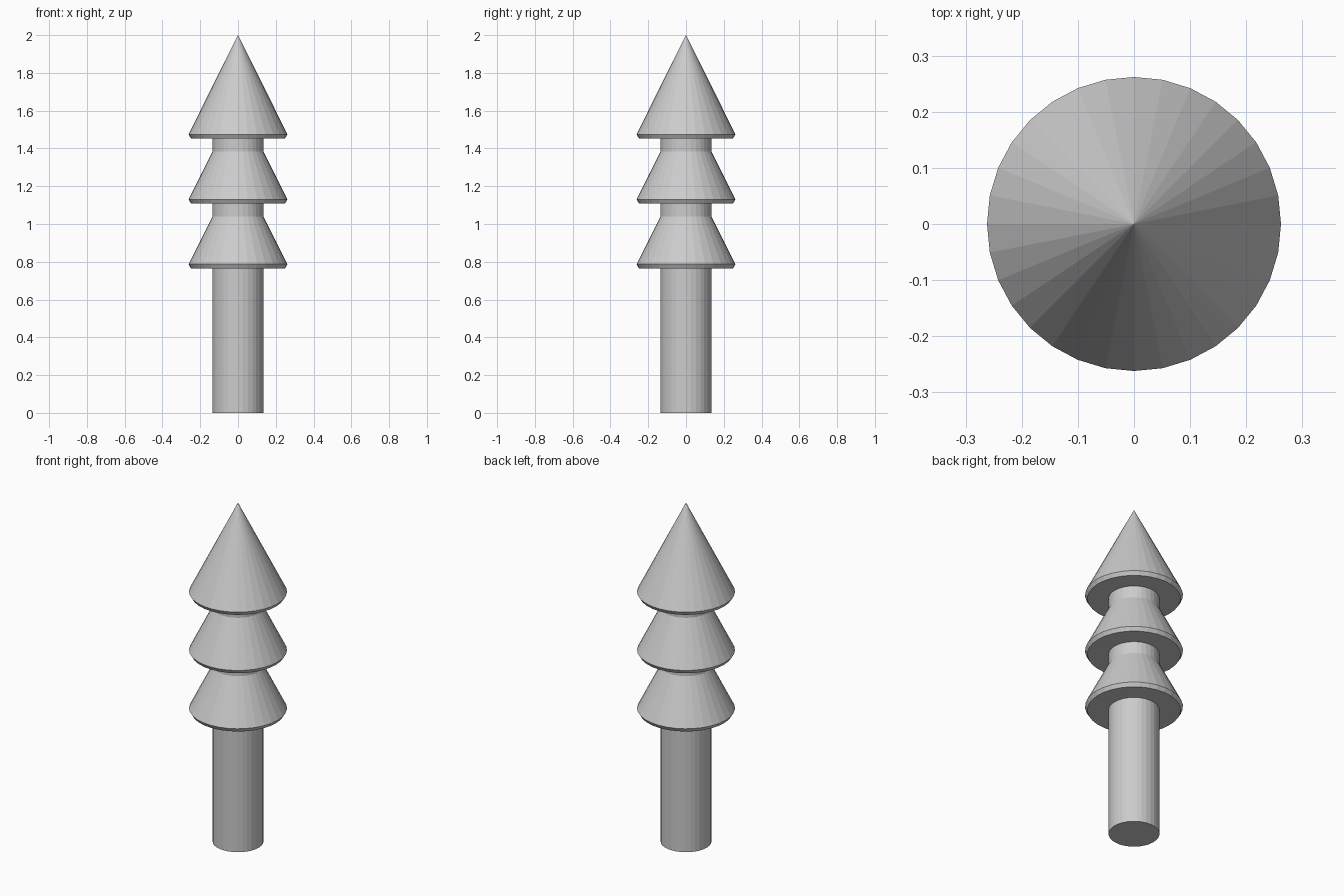
import bpy, bmesh
from math import sin, cos, tau

if "Cube" in bpy.data.objects:
    bpy.data.objects.remove(bpy.data.objects["Cube"])

SIDES = 32
STEM_R, RIM_R, LIP_R = 0.136, 0.262, 0.249


def lathe(name, profile):
    """Revolve (radius, z) points around z; radius 0 makes a tip."""
    bm = bmesh.new()
    rings = []
    for r, z in profile:
        if r == 0:
            rings.append([bm.verts.new((0, 0, z))] * SIDES)
        else:
            rings.append([bm.verts.new((r * cos(tau * i / SIDES), r * sin(tau * i / SIDES), z))
                          for i in range(SIDES)])
    for a, b in zip(rings, rings[1:]):
        for i in range(SIDES):
            j = (i + 1) % SIDES
            bm.faces.new(list(dict.fromkeys((a[i], a[j], b[j], b[i]))))
    bm.faces.new(rings[0][::-1])
    bmesh.ops.recalc_face_normals(bm, faces=bm.faces)
    mesh = bpy.data.meshes.new(name)
    bm.to_mesh(mesh)
    bm.free()
    obj = bpy.data.objects.new(name, mesh)
    bpy.context.collection.objects.link(obj)
    return obj


# Round stem with three stacked skirts, the last one closing to a point
profile = [(STEM_R, 0)]
for k in range(3):
    z = 0.765 + 0.344 * k
    profile += [(STEM_R, z), (LIP_R, z), (RIM_R, z + 0.022)]
    profile.append((STEM_R, z + 0.274) if k < 2 else (0, 2.0))
lathe("tiered_spike", profile)
